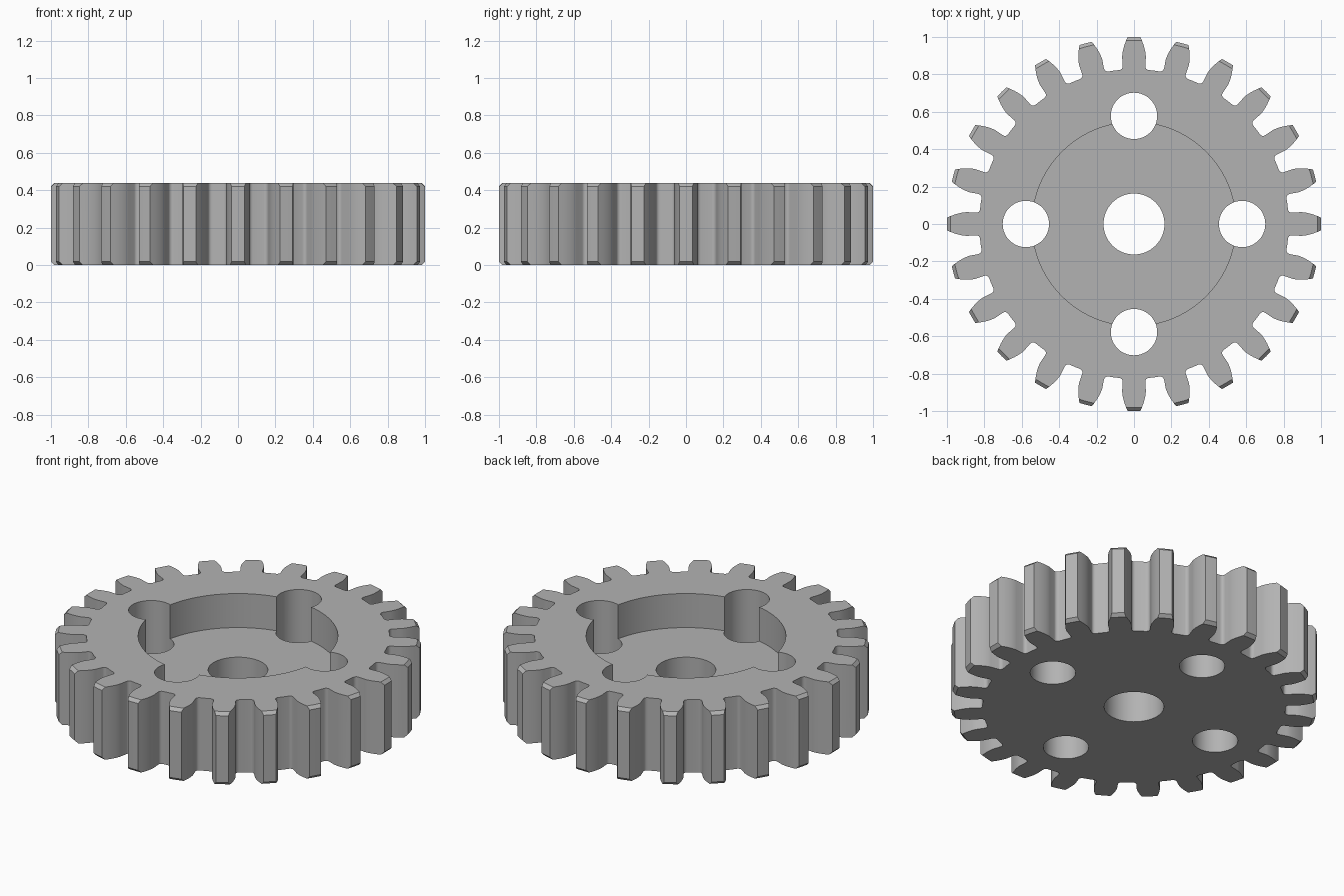
import bpy, bmesh
from math import radians, cos, sin, tan, acos, pi

if "Cube" in bpy.data.objects:
    bpy.data.objects.remove(bpy.data.objects["Cube"], do_unlink=True)

TEETH = 24
HEIGHT = 0.438
CHAMFER = 0.018
MODULE = 2 / (TEETH + 2)
PITCH_R = MODULE * TEETH / 2
ROOT_R = PITCH_R - 1.25 * MODULE
PRESSURE = radians(14.5)
BASE_R = PITCH_R * cos(PRESSURE)

steel = bpy.data.materials.new("grey_steel")
steel.use_nodes = True
GREY = (0.45, 0.45, 0.45, 1)
steel.diffuse_color = GREY
steel.node_tree.nodes["Principled BSDF"].inputs["Base Color"].default_value = GREY


def involute(a):
    return tan(a) - a


def half_angle(r):
    """Half the angular width of a tooth at radius r."""
    a = acos(min(1, BASE_R / r))
    return pi / (2 * TEETH) + involute(PRESSURE) - involute(a)


def tooth_side(tip_r):
    """(radius, angle) points from the root fillet up to the tip corner."""
    foot = half_angle(BASE_R)
    fillet = 0.02
    side = []
    for i in range(5):
        t = i / 4 * pi / 2
        side.append((ROOT_R + fillet * (1 - cos(t)),
                     foot + fillet / ROOT_R * (1 - sin(t))))
    low, high, steps = BASE_R, 1 - 1.5 * CHAMFER, 5
    for i in range(steps + 1):
        r = low + (high - low) * i / steps
        side.append((r, half_angle(r)))
    return side + [(tip_r, half_angle(tip_r))]


def gear_outline(tip_r):
    side = tooth_side(tip_r)
    tooth = [(r, -a) for r, a in side] + [(tip_r, 0)] + [(r, a) for r, a in reversed(side)]
    tooth.append((ROOT_R, pi / TEETH))
    return [(r * cos(a + k * 2 * pi / TEETH), r * sin(a + k * 2 * pi / TEETH))
            for k in range(TEETH) for r, a in tooth]


# Toothed blank: four stacked outlines, with chamfered tips at both ends
bm = bmesh.new()
levels = [(0, 1 - CHAMFER), (CHAMFER, 1), (HEIGHT - CHAMFER, 1), (HEIGHT, 1 - CHAMFER)]
rings = [[bm.verts.new((x, y, z)) for x, y in gear_outline(r)] for z, r in levels]
for lower, upper in zip(rings, rings[1:]):
    for i in range(len(lower)):
        j = (i + 1) % len(lower)
        bm.faces.new((lower[i], lower[j], upper[j], upper[i]))
bm.faces.new(rings[0][::-1])
bm.faces.new(rings[-1])
bmesh.ops.recalc_face_normals(bm, faces=bm.faces)
mesh = bpy.data.meshes.new("gear_wheel")
bm.to_mesh(mesh)
bm.free()
mesh.materials.append(steel)
gear = bpy.data.objects.new("gear_wheel", mesh)
bpy.context.collection.objects.link(gear)


def cut_cylinder(x, y, radius, bottom, sides):
    """Bore a round hole from the top down to the given height."""
    top = HEIGHT + 0.1
    bpy.ops.mesh.primitive_cylinder_add(vertices=sides, radius=radius, depth=top - bottom,
                                        location=(x, y, (top + bottom) / 2))
    cutter = bpy.context.object
    cutter.name = "bore_cutter"
    cutter.hide_render = True
    cutter.data.materials.append(steel)
    mod = gear.modifiers.new("bore", 'BOOLEAN')
    mod.operation = 'DIFFERENCE'
    mod.solver = 'EXACT'
    mod.object = cutter
    bpy.context.view_layer.objects.active = gear
    bpy.ops.object.modifier_apply(modifier=mod.name)
    bpy.data.objects.remove(cutter, do_unlink=True)


# Round recess in the top, shaft bore and four through holes
cut_cylinder(0, 0, 0.545, 0.233, 96)
cut_cylinder(0, 0, 0.163, -0.1, 64)
for k in range(4):
    cut_cylinder(0.578 * cos(k * pi / 2), 0.578 * sin(k * pi / 2), 0.124, -0.1, 48)

bpy.ops.object.select_all(action='DESELECT')
gear.select_set(True)
bpy.context.view_layer.objects.active = gear
bpy.ops.object.shade_smooth_by_angle(angle=radians(28))
